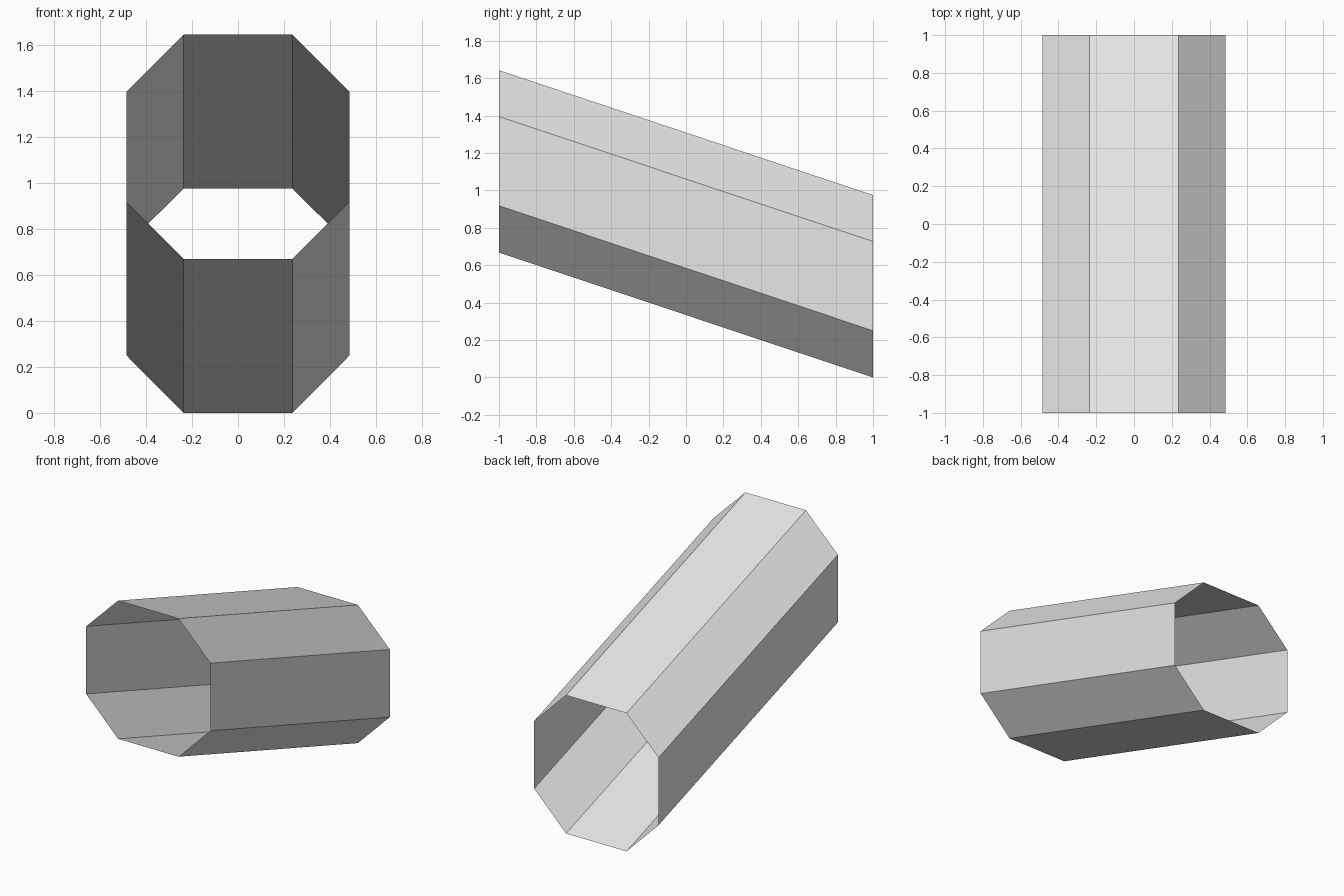
import bpy
import bmesh

cube = bpy.data.objects.get("Cube")
if cube:
    bpy.data.objects.remove(cube, do_unlink=True)

# One plain grey for the whole shell
grey = bpy.data.materials.new("light grey")
grey.use_nodes = True
colour = (0.8, 0.8, 0.8, 1)
grey.diffuse_color = colour
grey.node_tree.nodes["Principled BSDF"].inputs["Base Color"].default_value = colour

# Octagonal profile in x and z, at the low back end
half_profile = [(0.236, 0), (0.485, 0.25), (0.485, 0.727), (0.236, 0.975)]
profile = half_profile + [(-x, z) for x, z in reversed(half_profile)]
RISE = 0.668  # the front end sits this much higher, with both ends upright

# Open, thin tube: extrude the profile edges from back to front
bm = bmesh.new()
ring = [bm.verts.new((x, 1, z)) for x, z in profile]
edges = [bm.edges.new((a, b)) for a, b in zip(ring, ring[1:] + ring[:1])]
new = bmesh.ops.extrude_edge_only(bm, edges=edges)["geom"]
front = [v for v in new if isinstance(v, bmesh.types.BMVert)]
bmesh.ops.translate(bm, verts=front, vec=(0, -2, RISE))

# Make every face look outward
centre_z = (0.975 + RISE) / 2
bm.normal_update()
for face in bm.faces:
    out = face.calc_center_median()
    out.z -= centre_z
    if face.normal.dot(out) < 0:
        face.normal_flip()

mesh = bpy.data.meshes.new("octagonal_tube")
bm.to_mesh(mesh)
bm.free()
mesh.materials.append(grey)
tube = bpy.data.objects.new("octagonal_tube", mesh)
bpy.context.collection.objects.link(tube)
